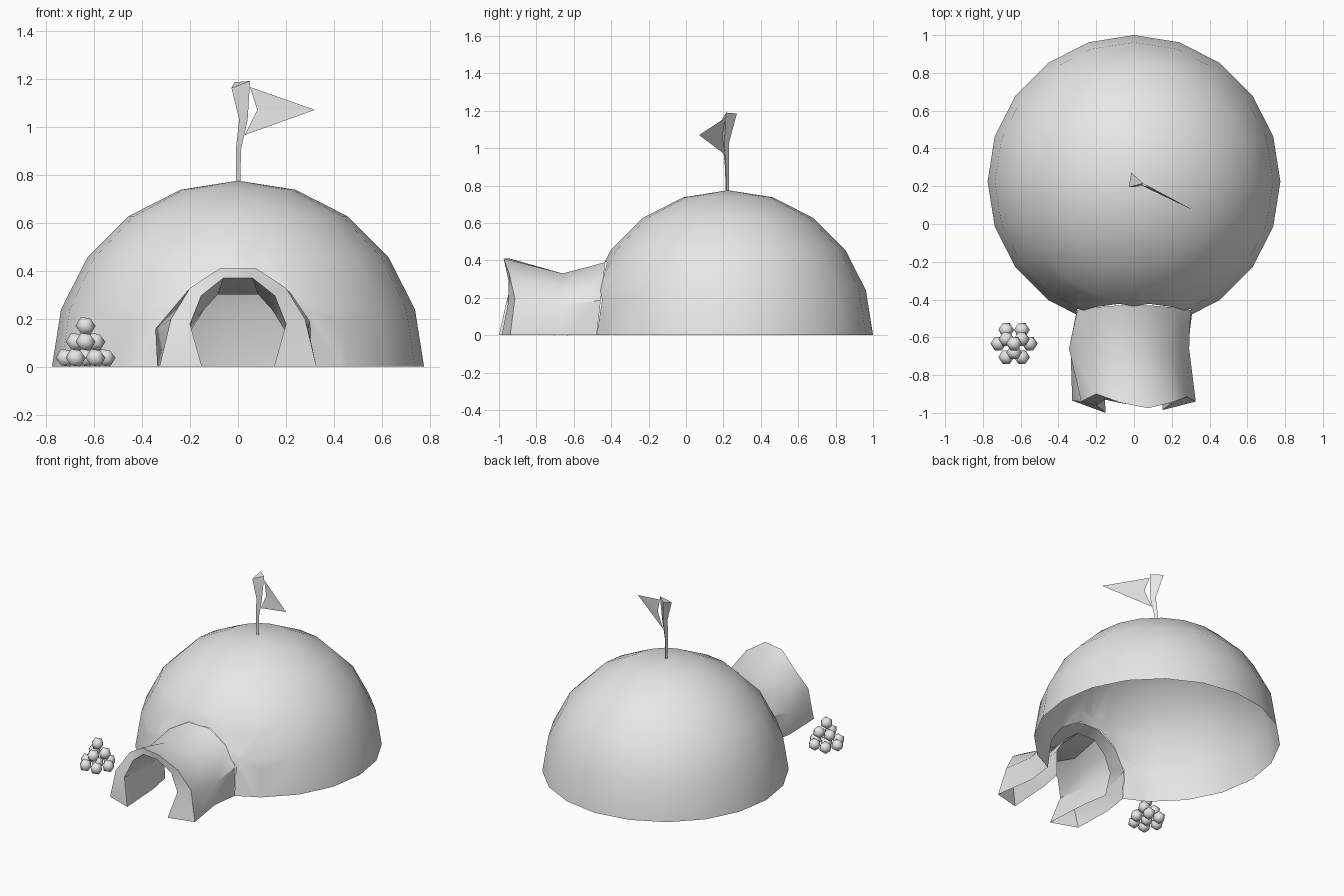
import bpy, bmesh, math
from mathutils import Vector, Matrix

cube = bpy.data.objects.get("Cube")
if cube:
    bpy.data.objects.remove(cube, do_unlink=True)

grey = bpy.data.materials.new("pale_grey")
grey.use_nodes = True
grey.diffuse_color = (0.8, 0.8, 0.8, 1)
grey.node_tree.nodes["Principled BSDF"].inputs["Base Color"].default_value = grey.diffuse_color

DOME_RADIUS = 0.775
DOME_CENTRE = Vector((0, 0.225, 0))


def finish(bm, name, angle=None):
    """Turn a bmesh into a named object, smooth below the given angle."""
    mesh = bpy.data.meshes.new(name)
    bm.to_mesh(mesh)
    bm.free()
    mesh.materials.append(grey)
    obj = bpy.data.objects.new(name, mesh)
    bpy.context.collection.objects.link(obj)
    if angle:
        bpy.ops.object.select_all(action='DESELECT')
        obj.select_set(True)
        bpy.context.view_layer.objects.active = obj
        bpy.ops.object.shade_smooth_by_angle(angle=math.radians(angle))
    return obj


def bridge(bm, rings, closed=False):
    """Skin a list of equal-length vertex rings with quads."""
    for a, b in zip(rings, rings[1:]):
        n = len(a)
        for i in range(n if closed else n - 1):
            j = (i + 1) % n
            bm.faces.new((a[i], a[j], b[j], b[i]))


def arch(xs, height, shift=0):
    """Eight arch points from left foot to right foot, as (x, z)."""
    half = [(x, height * t) for x, t in zip(xs, (0, 0.48, 0.8, 1))]
    return [(shift - x, z) for x, z in half] + [(shift + x, z) for x, z in reversed(half)]


def on_dome(points, radius):
    return [DOME_CENTRE.y - math.sqrt(radius ** 2 - x * x - z * z) for x, z in points]


# Tunnel cross-sections
outer_front = arch((0.327, 0.28, 0.2, 0.075), 0.41)
outer_mid = arch((0.31, 0.318, 0.2, 0.075), 0.33, -0.026)
outer_back = arch((0.307, 0.3, 0.215, 0.08), 0.39)
inner_back = arch((0.2, 0.22, 0.16, 0.07), 0.33)
inner_mid = arch((0.17, 0.2, 0.14, 0.085), 0.3)
inner_front = arch((0.15, 0.2, 0.153, 0.06), 0.37)

# Dome: half sphere with an arched doorway
bm = bmesh.new()
bmesh.ops.create_uvsphere(bm, u_segments=20, v_segments=10, radius=DOME_RADIUS,
                          matrix=Matrix.Translation(DOME_CENTRE))
low = [v for v in bm.verts if v.co.z < -0.01]
bmesh.ops.delete(bm, geom=low, context='VERTS')


def front_faces():
    return [f for f in bm.faces if f.calc_center_median().y < -0.1
            and abs(f.calc_center_median().x) < 0.45 and f.calc_center_median().z < 0.5]


sides = list(zip(outer_back, outer_back[1:]))
for (x0, z0), (x1, z1) in sides:
    faces = front_faces()
    geom = set(faces)
    for f in faces:
        geom.update(f.edges)
        geom.update(f.verts)
    bmesh.ops.bisect_plane(bm, geom=list(geom), dist=1e-5,
                           plane_co=(x0, 0, z0), plane_no=(z0 - z1, 0, x1 - x0))
doorway = []
for f in front_faces():
    c = f.calc_center_median()
    if all((c.x - a[0]) * (a[1] - b[1]) + (c.z - a[1]) * (b[0] - a[0]) < 0 for a, b in sides):
        doorway.append(f)
bmesh.ops.delete(bm, geom=doorway, context='FACES')
finish(bm, "dome", 40)

# Entrance tunnel: outer shell, thick front rim and inner shell
bm = bmesh.new()
sections = [
    (outer_back, on_dome(outer_back, DOME_RADIUS - 0.008)),
    (outer_mid, [-0.66] * 8),
    (outer_front, [-0.935, -0.94, -0.9, -0.945, -0.975, -0.945, -0.915, -0.94]),
    (inner_front, [-1, -0.96, -0.93, -0.95, -0.965, -0.95, -0.95, -0.985]),
    (inner_mid, [-0.68] * 8),
    (inner_back, on_dome(inner_back, DOME_RADIUS - 0.008)),
]
rings = [[bm.verts.new((x, y, z)) for (x, z), y in zip(pts, ys)] for pts, ys in sections]
bridge(bm, rings)
bmesh.ops.recalc_face_normals(bm, faces=bm.faces)
finish(bm, "entrance_tunnel", 40)

# Crooked three-sided flagpole, flaring at the top
bm = bmesh.new()
rings = []
for x, y, z, r in [(0, 0.22, 0.76, 0.01), (0, 0.217, 0.905, 0.013), (0.02, 0.21, 1.03, 0.021)]:
    rings.append([bm.verts.new((x + r * math.cos(a), y + r * math.sin(a), z))
                  for a in (math.radians(d) for d in (105, 345, 225))])
rings.append([bm.verts.new(p) for p in
              ((-0.015, 0.272, 1.185), (0.05, 0.215, 1.19), (-0.027, 0.195, 1.16))])
bridge(bm, rings, closed=True)
bm.faces.new(rings[-1])
bmesh.ops.recalc_face_normals(bm, faces=bm.faces)
finish(bm, "flagpole", 60)

# Notched pennant
bm = bmesh.new()
top, tip, foot, notch = [bm.verts.new(p) for p in (
    (0.05, 0.215, 1.165), (0.32, 0.07, 1.07), (0.028, 0.21, 0.965), (0.08, 0.195, 1.07))]
bm.faces.new((top, notch, tip))
bm.faces.new((notch, foot, tip))
finish(bm, "flag")

# Pile of snowballs: seven below, three above, one on top
pile = Vector((-0.635, -0.633, 0))
spots = [(0, 0, 0.037), (0, 0, 0.17)]
spots += [(0.083, 60 * i, 0.037) for i in range(6)]
spots += [(0.047, 30 + 120 * i, 0.104) for i in range(3)]
bm = bmesh.new()
for r, deg, z in spots:
    a = math.radians(deg)
    place = Matrix.Translation(pile + Vector((r * math.cos(a), r * math.sin(a), z)))
    bmesh.ops.create_icosphere(bm, subdivisions=1, radius=0.042,
                               matrix=place @ Matrix.Rotation(math.pi / 2, 4, 'Y'))
finish(bm, "snowballs", 60)
